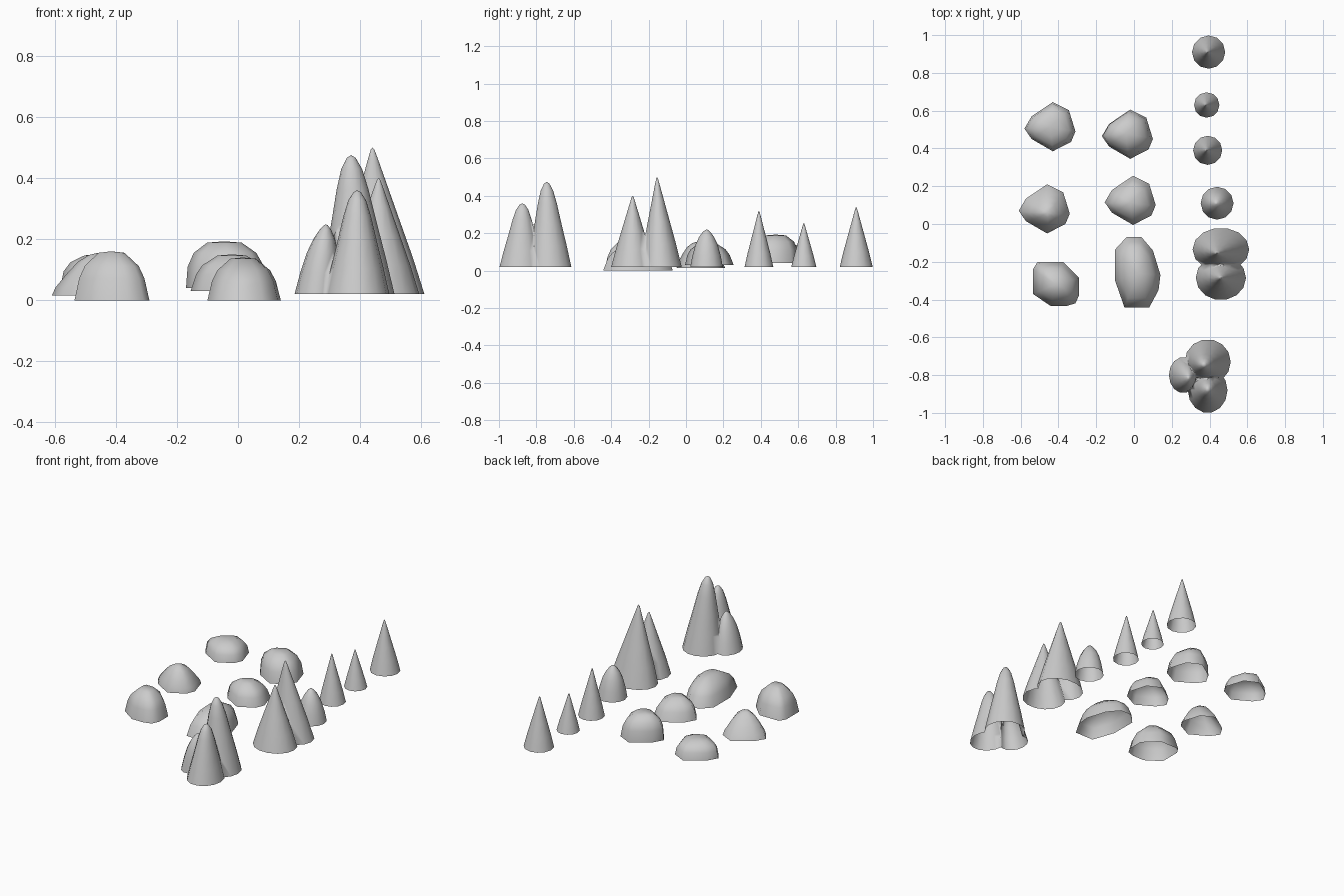
import bpy, bmesh, math

if "Cube" in bpy.data.objects:
    bpy.data.objects.remove(bpy.data.objects["Cube"])

# profiles: (height fraction, radius fraction)
SHARP = [(0, 1), (.25, .78), (.5, .53), (.75, .28), (.92, .11), (.985, .04)]
BLUNT = [(0, 1), (.25, .82), (.5, .62), (.75, .43), (.9, .28), (.98, .12)]
STUB = [(0, 1), (.3, .87), (.6, .68), (.8, .46), (.93, .24), (.99, .08)]
DOME = [(0, 1), (.45, .87), (.7, .72), (.97, .35)]
PEAK = [(0, 1), (.2, .92), (.55, .66), (.8, .44), (.95, .2)]
SLAB = [(0, 1), (.45, .93), (.75, .76), (.97, .42)]


def shell(name, outline, base, tip, profile, closed=False):
    """Loft an outline (relative to base) up to a tip, open or closed below."""
    bm = bmesh.new()
    n = len(outline)
    rings = []
    for t, r in profile:
        cx = base[0] + (tip[0] - base[0]) * t
        cy = base[1] + (tip[1] - base[1]) * t
        z = base[2] + (tip[2] - base[2]) * t
        rings.append([bm.verts.new((cx + x * r, cy + y * r, z)) for x, y in outline])
    for a, b in zip(rings, rings[1:]):
        for i in range(n):
            j = (i + 1) % n
            bm.faces.new((a[i], a[j], b[j], b[i]))
    top = bm.verts.new(tip)
    for i in range(n):
        bm.faces.new((rings[-1][i], rings[-1][(i + 1) % n], top))
    if closed:
        bm.faces.new(rings[0][::-1])
    bmesh.ops.recalc_face_normals(bm, faces=bm.faces) if closed else None
    for f in bm.faces:
        f.smooth = True
    me = bpy.data.meshes.new(name)
    bm.to_mesh(me)
    bm.free()
    ob = bpy.data.objects.new(name, me)
    bpy.context.collection.objects.link(ob)
    return ob


def ellipse(rx, ry, n):
    return [(rx * math.cos(2 * math.pi * i / n), ry * math.sin(2 * math.pi * i / n))
            for i in range(n)]


def cluster(name, spikes):
    """Fuse several spikes into one shell with an open bottom."""
    obs = [shell(name + "_spike", ellipse(rx, ry, 14), (bx, by, .02), tip, prof, True)
           for bx, by, rx, ry, tip, prof in spikes]
    main = obs[0]
    main.name = name
    for o in obs[1:]:
        m = main.modifiers.new("fuse", 'BOOLEAN')
        m.operation = 'UNION'
        m.solver = 'EXACT'
        m.object = o
    dg = bpy.context.evaluated_depsgraph_get()
    me = bpy.data.meshes.new_from_object(main.evaluated_get(dg))
    main.modifiers.clear()
    main.data = me
    for o in obs[1:]:
        bpy.data.objects.remove(o)
    bm = bmesh.new()
    bm.from_mesh(me)
    floor = [f for f in bm.faces if all(v.co.z < .0205 for v in f.verts)]
    bmesh.ops.delete(bm, geom=floor, context='FACES')
    for f in bm.faces:
        f.smooth = True
    bm.to_mesh(me)
    bm.free()


# single stalagmites
for i, (x, y, r, h, prof) in enumerate([
        (.395, .91, .088, .34, SHARP), (.385, .63, .067, .255, SHARP),
        (.39, .39, .077, .32, SHARP), (.44, .11, .087, .22, STUB)]):
    shell(f"stalagmite_{i + 1}", ellipse(r, r, 12), (x, y, .02), (x - .005, y, h), prof)

# stalagmite clusters
cluster("stalagmite_pair", [
    (.46, -.135, .15, .115, (.44, -.155, .50), SHARP),
    (.46, -.285, .133, .118, (.46, -.285, .40), SHARP)])
cluster("stalagmite_trio", [
    (.39, -.73, .122, .12, (.37, -.745, .475), BLUNT),
    (.39, -.88, .105, .12, (.39, -.875, .36), BLUNT),
    (.26, -.80, .075, .095, (.288, -.815, .248), STUB)])

# four boulders sharing one footprint
FOOT = [(-.135, -.01), (-.097, -.065), (.015, -.13), (.112, -.08),
        (.135, -.025), (.1, .088), (.015, .13), (-.097, .055)]
for i, (x, y, z0, tip, prof) in enumerate([
        (-.445, .515, .05, (-.445, .515, .15), SLAB),
        (-.035, .475, .04, (-.045, .48, .193), SLAB),
        (-.475, .08, .015, (-.46, .06, .155), PEAK),
        (-.02, .125, .03, (-.02, .115, .15), DOME)]):
    shell(f"boulder_{i + 1}", FOOT, (x, y, z0), tip, prof)

# two larger boulders with their own footprints
BLOCK = [(-.535, -.24), (-.535, -.37), (-.44, -.435), (-.36, -.435), (-.31, -.42),
         (-.29, -.375), (-.29, -.285), (-.375, -.20), (-.51, -.20)]
LONG = [(-.10, -.135), (-.10, -.30), (-.05, -.443), (.08, -.443), (.13, -.35),
        (.14, -.27), (.10, -.14), (.04, -.07), (-.04, -.07)]
for name, pts, c, h in (("block_boulder", BLOCK, (-.415, -.32), .16),
                        ("long_boulder", LONG, (.015, -.26), .14)):
    shell(name, [(x - c[0], y - c[1]) for x, y in pts], (*c, 0), (*c, h), DOME)
